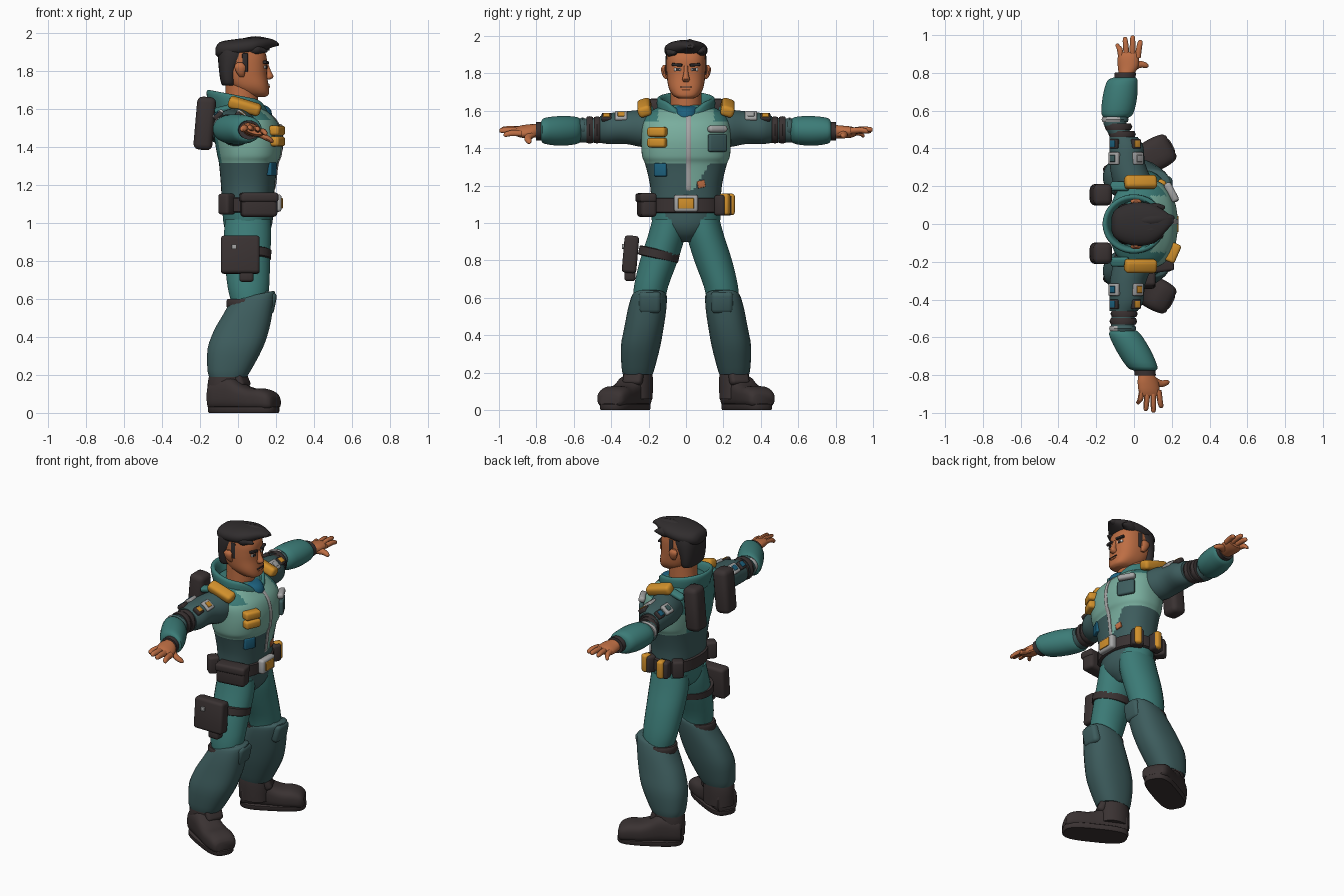
import bpy, bmesh, math
from mathutils import Matrix, Vector


def mat(name, r, g, b):
    m = bpy.data.materials.new(name)
    m.diffuse_color = (r, g, b, 1)
    return m


TEAL = mat("teal cloth", .045, .20, .185)
MINT = mat("mint panel", .19, .42, .34)
SLATE = mat("slate cloth", .047, .108, .11)
CHAR = mat("charcoal gear", .042, .032, .032)
SKIN = mat("skin", .51, .155, .057)
HAIR = mat("dark hair", .030, .026, .027)
ORANGE = mat("orange pouch", .64, .28, .025)
SILVER = mat("silver metal", .38, .38, .38)
BLUE = mat("blue cloth", .012, .12, .21)
WHITE = mat("eye white", .70, .66, .62)


def finish(name, bm, mats):
    bmesh.ops.recalc_face_normals(bm, faces=bm.faces)
    me = bpy.data.meshes.new(name)
    bm.to_mesh(me)
    bm.free()
    ob = bpy.data.objects.new(name, me)
    bpy.context.collection.objects.link(ob)
    for m in mats if isinstance(mats, list) else [mats]:
        me.materials.append(m)
    bpy.ops.object.select_all(action='DESELECT')
    bpy.context.view_layer.objects.active = ob
    ob.select_set(True)
    bpy.ops.object.shade_smooth_by_angle(angle=math.radians(42))
    return ob


def spline(rows, sub):
    """Smooth a list of ring rows with a Catmull-Rom curve."""
    out = []
    for i in range(len(rows) - 1):
        quad = [rows[max(i - 1, 0)], rows[i], rows[i + 1], rows[min(i + 2, len(rows) - 1)]]
        for k in range(sub):
            t = k / sub
            out.append([.5 * (2 * b + (c - a) * t + (2 * a - 5 * b + 4 * c - d) * t * t
                        + (3 * b - a - 3 * c + d) * t ** 3) for a, b, c, d in zip(*quad)])
    return out + [list(rows[-1])]


def loft(name, rings, mats, axis=2, seg=24, sub=3, power=2.0, warp=None, rule=None, matrix=None):
    """Rings are (x, y, z, radius, radius) lying across the given axis."""
    u, v = [i for i in range(3) if i != axis]
    bm = bmesh.new()
    loops = []
    for row in spline(rings, sub):
        loop = []
        for k in range(seg):
            a = 2 * math.pi * (k + .5) / seg
            c, s = math.cos(a), math.sin(a)
            p = Vector(row[:3])
            p[u] += max(row[3], .001) * math.copysign(abs(c) ** (2 / power), c)
            p[v] += max(row[4], .001) * math.copysign(abs(s) ** (2 / power), s)
            if warp:
                p = warp(p)
            loop.append(bm.verts.new(matrix @ p if matrix else p))
        loops.append(loop)
    for a, b in zip(loops, loops[1:]):
        for k in range(seg):
            bm.faces.new((a[k], a[k - 1], b[k - 1], b[k]))
    bm.faces.new(loops[0])
    bm.faces.new(loops[-1])
    if rule:
        for f in bm.faces:
            f.material_index = rule(f.calc_center_median())
    return finish(name, bm, mats)


def box(name, loc, size, m, rot=(0, 0, 0), bevel=.015):
    bm = bmesh.new()
    bmesh.ops.create_cube(bm, size=1)
    bmesh.ops.scale(bm, vec=size, verts=bm.verts)
    bmesh.ops.bevel(bm, geom=bm.edges[:], offset=min(bevel, min(size) * .4), segments=3,
                    affect='EDGES', profile=.5)
    r = [Matrix.Rotation(math.radians(rot[i]), 4, 'XYZ'[i]) for i in range(3)]
    bmesh.ops.transform(bm, matrix=Matrix.Translation(loc) @ r[2] @ r[1] @ r[0], verts=bm.verts)
    return finish(name, bm, m)


def body(rows):
    """Turn (z, back x, front x, half width) into rings."""
    return [((a + b) / 2, 0, z, (b - a) / 2, w) for z, a, b, w in rows]


# Jacket: mint chest, teal back and yoke, slate waist
def jacket_rule(c):
    if c.z < 1.315:
        return 0 if c.x > .1 and .0 < c.y < .03 + .6 * (c.z - 1.16) and c.z > 1.18 else 2
    if (c.x < -.07 and (abs(c.y) < .12 or c.z > 1.46)) or (c.z > 1.54 and abs(c.y) > .15) or c.z > 1.605:
        return 1
    return 0


TORSO = [(1.09, -.085, .185, .185), (1.2, -.09, .195, .192), (1.31, -.1, .208, .217),
         (1.36, -.11, .225, .235), (1.45, -.125, .23, .24), (1.53, -.13, .208, .235),
         (1.585, -.13, .158, .205), (1.63, -.11, .1, .13)]
loft("jacket", body(TORSO), [MINT, TEAL, SLATE], seg=96, sub=10, power=2.35, rule=jacket_rule)
loft("zipper", [(b - .002, .013, max(z, 1.17), .008, .013) for z, a, b, w in TORSO[:7]], SILVER, seg=8, sub=4, power=4)
loft("collar", [(.01, 0, 1.56, .15, .15), (0, 0, 1.64, .165, .157), (0, 0, 1.67, .16, .15),
                (0, 0, 1.66, .137, .127), (.01, 0, 1.58, .125, .115)], TEAL, seg=48,
     warp=lambda p: p + Vector((0, 0, -.19 * p.x - 1.1 * max(0, p.x - .08) * max(0, 1 - abs(p.y) / .12))))
loft("undershirt", [(.07, 0, 1.55, .11, .08), (.07, 0, 1.59, .107, .075), (.06, 0, 1.615, .095, .07),
                    (.05, 0, 1.625, .07, .068)], BLUE)
loft("neck", [(.015, 0, 1.56, .09, .085), (.02, 0, 1.65, .087, .083), (.02, 0, 1.75, .085, .082)], SKIN)

# Chest details
for i, z in enumerate((1.487, 1.43)):
    box("chest_pouch_%d" % i, (.205, -.152, z), (.06, .105, .052), ORANGE, (0, 0, -24))
box("chest_pocket", (.203, .168, 1.428), (.028, .11, .095), SLATE, (0, 0, 28))
box("chest_clip", (.198, .168, 1.503), (.04, .11, .036), SILVER, (0, -10, 28))
box("waist_badge", (.176, -.135, 1.285), (.03, .072, .07), BLUE, (0, 0, -25), .006)
box("waist_patch", (.181, .08, 1.208), (.024, .042, .038), SKIN, (12, 0, 12), .003)

# Pelvis and belt
loft("pelvis", [(.05, 0, .9, .06, .05), (.05, 0, .94, .105, .12), (.052, 0, .99, .127, .175),
                (.052, 0, 1.06, .134, .187), (.05, 0, 1.12, .135, .187)], [TEAL, SLATE], seg=64, sub=8,
     rule=lambda c: int(c.x > .03 and abs(c.y) < .05 + .5 * (c.z - .93)))
loft("belt", [(.05, 0, 1.055, .142, .194), (.05, 0, 1.06, .15, .202), (.05, 0, 1.13, .15, .202),
              (.05, 0, 1.135, .142, .194)], CHAR, seg=40, sub=1, power=2.2)
box("buckle", (.207, 0, 1.105), (.045, .13, .092), SILVER)
box("buckle_centre", (.229, 0, 1.105), (.014, .085, .056), ORANGE, bevel=.004)
box("belt_pouch_large", (.11, -.21, 1.095), (.19, .085, .125), CHAR, (0, 0, 8), .02)
box("belt_pouch_large_flap", (.11, -.214, 1.135), (.2, .09, .05), CHAR, (0, 0, 8))
for i, (x, y, r) in enumerate(((.135, .19, -28), (.01, .215, 6))):
    box("belt_case_%d" % i, (x, y, 1.095), (.075, .06, .11), CHAR, (0, 0, r))
    box("belt_magazine_%d" % i, (x + .008, y + .018, 1.1), (.045, .055, .115), ORANGE, (0, 0, r))
for s in (-1, 1):
    box("belt_pouch_rear", (-.06, s * .17, 1.1), (.07, .07, .11), CHAR, (0, 0, s * 40))

# Back packs and shoulder pads
for s in (-1, 1):
    box("back_pack", (-.175, s * .155, 1.525), (.1, .115, .28), CHAR, (0, 5, 0), .03)
    box("shoulder_pad", (.035, s * .222, 1.617), (.175, .072, .06), ORANGE, (-s * 18, 17, 0), .02)
    box("shoulder_strap", (-.075, s * .2, 1.6), (.1, .05, .03), TEAL, (-s * 15, -15, 0))

# Legs and shoes
for s, side in ((-1, "right"), (1, "left")):
    def leg(part, rows, m, **kw):
        return loft(side + "_" + part, [(x, s * y, z, a, b) for x, y, z, a, b in rows], m, **kw)
    leg("thigh", [(.052, .09, 1.02, .12, .09), (.05, .105, .93, .125, .1), (.05, .145, .8, .12, .102),
                  (.055, .187, .66, .11, .092), (.06, .2, .56, .09, .085)], TEAL)
    leg("knee_sleeve", [(.045, .197, .6, .1, .09), (.043, .2, .58, .105, .093), (.045, .2, .52, .1, .09)], CHAR)
    leg("shin_guard", [(.078, .195, .615, .108, .085), (.075, .197, .6, .122, .095), (.055, .208, .54, .132, .103),
                       (.02, .225, .44, .145, .106), (-.015, .243, .34, .146, .106),
                       (-.045, .255, .23, .117, .09), (-.053, .258, .19, .1, .08)], SLATE, power=2.4,
        warp=lambda p: p + Vector((0, 0, .22 * (p.x - .06) * max(0, min(1, (p.z - .45) / .15)))))
    box(side + "_knee_plate", (.155, s * .193, .58), (.085, .12, .12), SLATE, (0, 12, 0), .025)
    leg("ankle", [(-.06, .258, .06, .1, .08), (-.06, .258, .16, .1, .082), (-.055, .258, .225, .088, .076)], CHAR)
    box(side + "_boot_tongue", (.015, s * .28, .18), (.05, .11, .1), CHAR, (0, -25, s * 26), .02)
    turn = Matrix.Translation((.03, s * .325, 0)) @ Matrix.Rotation(s * math.radians(28), 4, 'Z')
    loft(side + "_shoe", [(-.19, 0, .075, .05, .06), (-.175, 0, .09, .07, .075), (-.07, 0, .1, .078, .09),
                          (.0, 0, .08, .08, .07), (.06, 0, .07, .085, .06), (.12, 0, .07, .086, .058),
                          (.17, 0, .062, .078, .048), (.19, 0, .055, .06, .03)], CHAR, axis=0, power=3, matrix=turn)
    loft(side + "_sole", [(0, 0, 0, .192, .08), (0, 0, .008, .198, .086), (0, 0, .03, .198, .086),
                          (0, 0, .034, .193, .081)], CHAR, power=3.2, sub=1, matrix=turn)

# Thigh holster
box("holster", (.012, -.297, .833), (.205, .078, .2), CHAR, (-5, 0, 0), .018)
box("holster_tip", (.045, -.3, .72), (.075, .06, .06), CHAR)
box("holster_stud", (-.02, -.336, .875), (.026, .014, .026), SILVER, bevel=.003)
loft("holster_strap", [(.047, -.15, .806, .12, .1), (.047, -.15, .81, .128, .108),
                       (.047, -.14, .855, .13, .108), (.047, -.14, .859, .12, .1)], CHAR, sub=1,
     warp=lambda p: p + Vector((0, 0, -.22 * (p.y + .14))))

# Arms: sleeve, elbow, forearm, cuff and hand
for s, side, ex, wx, hx, roll in ((-1, "right", -.06, .055, .09, -.25), (1, "left", -.1, -.05, -.02, .08)):
    def arm(part, rows, m, **kw):
        return loft(side + "_" + part, [(x, s * y, z, a, b) for x, y, z, a, b in rows], m, axis=1, **kw)
    arm("shoulder", [(.01, .15, 1.5, .1, .09), (-.01, .23, 1.505, .105, .1), (-.035, .32, 1.51, .095, .088),
                     (-.04, .41, 1.505, .09, .083), (-.055, .46, 1.5, .075, .072)], SLATE)
    arm("elbow", [(-.05, .44, 1.5, .062, .065), (ex, .53, 1.495, .062, .066), (ex + .01, .6, 1.495, .066, .062)], SLATE)
    for y, r in ((.475, .069), (.515, .07)):
        x = -.05 + (ex + .05) * (y - .45) / .1
        arm("elbow_band", [(x, y - .018, 1.498, r - .004, r), (x, y, 1.498, r + .004, r + .004),
                           (x, y + .018, 1.498, r - .004, r)], CHAR, sub=1)
    arm("elbow_clip", [(ex, .54, 1.51, .068, .05), (ex, .553, 1.51, .072, .056),
                       (ex, .566, 1.51, .068, .05)], [SLATE, SILVER], sub=1, rule=lambda c: int(c.x < -.08))
    fm = (ex + wx) / 2
    arm("forearm", [(ex + .005, .56, 1.495, .06, .055), (ex + .012, .585, 1.495, .085, .073),
                    (fm, .67, 1.493, .092, .08), (wx - .012, .755, 1.493, .082, .07),
                    (wx, .775, 1.492, .06, .05)], TEAL)
    arm("cuff", [(wx, .76, 1.492, .056, .05), (wx + .005, .803, 1.49, .057, .05)], CHAR, sub=1)

    # Hand rolls about the wrist
    def slope(p):
        return p + Vector((0, 0, roll * (p.x - hx) * max(0, min(1, (abs(p.y) - .76) / .07))))
    wr = wx + .008
    arm("palm", [(wr, .79, 1.49, .038, .036), (wr + .01, .83, 1.488, .054, .034), (hx - .01, .88, 1.487, .057, .03),
                 (hx - .005, .91, 1.488, .05, .02)], SKIN, warp=slope)
    for i in range(4):
        b, tip = hx - .047 + i * .029, hx - .067 + i * .04
        end = (.955, .99, .998, .975)[i]
        lift = (-.012, .008, .012, .0)[i]
        arm("finger_%d" % i, [(b, .88, 1.49, .0165, .0165), ((b + tip) / 2, .93, 1.493 + lift / 2, .016, .016),
                              (tip, end - .01, 1.487 + lift, .013, .013), (tip, end, 1.484 + lift, .004, .004)],
            SKIN, seg=10, warp=slope)
    loft(side + "_thumb", [(hx + .01, s * .825, 1.48, .028, .022), (hx + .05, s * .845, 1.468, .02, .018),
                           (hx + .085, s * .84, 1.458, .015, .014), (hx + .098, s * .836, 1.455, .004, .004)],
         SKIN, axis=0, seg=10, warp=slope)

    # Sleeve badges: framed plates over the upper arm
    for i, (x, y) in enumerate(((-.105, .347), (.02, .347), (-.105, .425), (.01, .425))):
        tilt = 38 * (x + .043) / .06
        z = 1.571 - .006 * (y > .4)
        w = .066 if i < 2 else .052
        box(side + "_badge_frame_%d" % i, (x, s * y, z), (w, w, .028), SILVER if i < 2 else CHAR, (0, tilt, 0), .008)
        n = Vector((math.sin(math.radians(tilt)), 0, math.cos(math.radians(tilt)))) * .013
        box(side + "_badge_%d" % i, Vector((x, s * y, z)) + n, (.034, .036, .009),
            (BLUE, ORANGE, BLUE, ORANGE)[i] if s < 0 else (SLATE, SILVER, BLUE, ORANGE)[i], (0, tilt, 0), .003)

# Head
loft("head", body([(1.665, .06, .145, .035), (1.68, .02, .163, .066), (1.72, -.04, .162, .092),
                   (1.78, -.085, .153, .102), (1.83, -.095, .152, .105), (1.88, -.095, .15, .104),
                   (1.92, -.08, .13, .095), (1.945, -.04, .09, .05)]), SKIN, seg=36, sub=4, power=2.5)
loft("nose", [(.145, 0, 1.84, .014, .011), (.155, 0, 1.8, .02, .013), (.162, 0, 1.77, .026, .021),
              (.15, 0, 1.755, .016, .014)], SKIN, seg=12)
box("mouth", (.164, 0, 1.727), (.008, .065, .006), CHAR, bevel=.002)
box("lower_lip", (.163, 0, 1.717), (.01, .045, .012), SKIN, bevel=.004)
for s in (-1, 1):
    box("eye", (.145, s * .046, 1.821), (.009, .038, .016), WHITE, (0, 0, s * 15), .004)
    box("pupil", (.15, s * .043, 1.821), (.005, .02, .017), HAIR, (0, 0, s * 15), .002)
    box("brow", (.148, s * .048, 1.846), (.02, .056, .015), HAIR, (s * 4, 0, s * 15), .004)
    loft("ear", [(.02, s * .102, 1.77, .012, .01), (.015, s * .113, 1.79, .022, .014),
                 (.01, s * .119, 1.825, .03, .015), (.01, s * .114, 1.845, .014, .008)], SKIN, seg=12)
    box("sideburn", (.037, s * .1, 1.845), (.03, .016, .1), HAIR, (0, 0, -s * 6), .005)

# Hair: back shell, swept top and front locks
loft("hair_back", body([(1.725, -.08, -.015, .08), (1.74, -.09, -.01, .096), (1.8, -.1, .0, .105),
                        (1.88, -.106, .045, .109), (1.93, -.1, .06, .1)]), HAIR, seg=28, power=2.5)
loft("hair_top", [(-.118, 0, 1.905, .04, .018), (-.095, 0, 1.912, .08, .042), (-.02, 0, 1.92, .112, .048),
                  (.07, 0, 1.93, .113, .048), (.13, .005, 1.94, .085, .036), (.18, .015, 1.947, .042, .022),
                  (.21, .022, 1.943, .014, .008)], HAIR, axis=0, power=2.3)
for i, (y, z, tip, r) in enumerate(((-.075, 1.915, .155, .032), (-.03, 1.947, .18, .034),
                                    (.02, 1.95, .215, .036), (.075, 1.925, .165, .036))):
    loft("hair_lock_%d" % i, [(.0, y * .9, z - .005, r * .5, r * .6), (.09, y, z, r, r * .95),
                              (tip - .03, y + .008, z - .003, r * .7, r * .55),
                              (tip, y + .015, z - .01, .005, .005)], HAIR, axis=0, seg=10)
